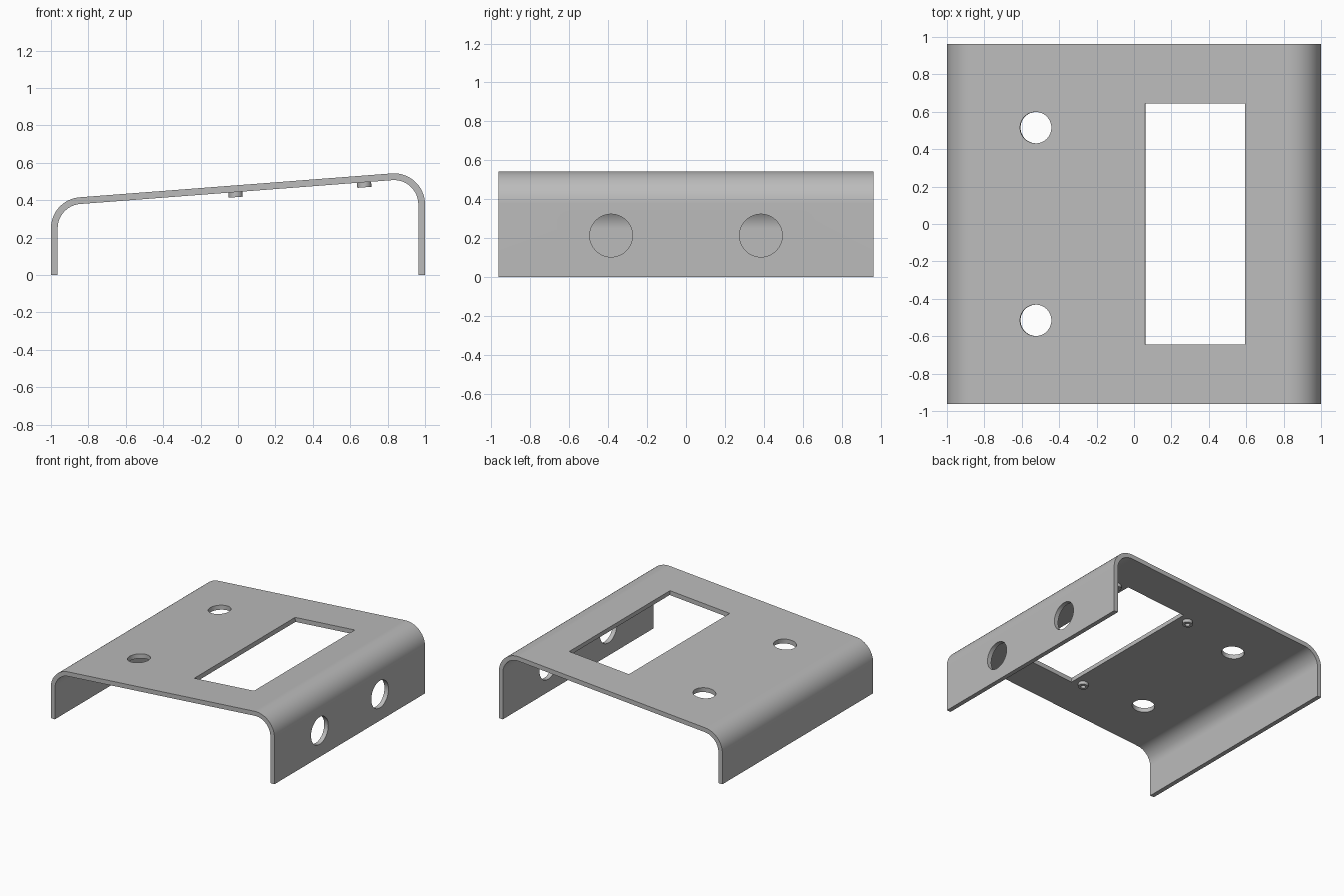
import bpy, bmesh, math
from mathutils import Matrix, Vector

old = bpy.data.objects.get("Cube")
if old:
    bpy.data.objects.remove(old, do_unlink=True)

THICK = 0.036       # sheet thickness
DEPTH = 0.963       # half depth along y
BEND = 0.166        # outer bend radius
SLOPE = math.atan(0.0765)
MID_Z = 0.48        # height of the top surface at x = 0

# Frame lying on the sloped top surface
TOP = Matrix.Translation((0, 0, MID_Z)) @ Matrix.Rotation(-SLOPE, 4, 'Y')

grey = bpy.data.materials.new("sheet_grey")
grey.use_nodes = True
grey.diffuse_color = (0.5, 0.5, 0.5, 1)
grey.node_tree.nodes["Principled BSDF"].inputs["Base Color"].default_value = (0.5, 0.5, 0.5, 1)


def make_object(name, bm):
    bmesh.ops.recalc_face_normals(bm, faces=bm.faces[:])
    mesh = bpy.data.meshes.new(name)
    bm.to_mesh(mesh)
    bm.free()
    mesh.materials.append(grey)
    obj = bpy.data.objects.new(name, mesh)
    bpy.context.collection.objects.link(obj)
    return obj


def activate(obj):
    bpy.ops.object.select_all(action='DESELECT')
    obj.select_set(True)
    bpy.context.view_layer.objects.active = obj


def finish(obj):
    activate(obj)
    bpy.ops.object.shade_smooth_by_angle(angle=math.radians(30))


def cylinder(bm, matrix, radius, height, segments=64):
    bmesh.ops.create_cone(bm, cap_ends=True, segments=segments, radius1=radius,
                          radius2=radius, depth=height, matrix=matrix)


def bends(radius):
    """Points over both bends, from the right wall to the left wall."""
    points = []
    tilt = math.pi / 2 + SLOPE
    for cx, start, end in ((1 - BEND, 0, tilt), (BEND - 1, tilt, math.pi)):
        cz = MID_Z + cx * math.tan(SLOPE) - BEND / math.cos(SLOPE)
        for i in range(21):
            a = start + (end - start) * i / 20
            points.append((cx + radius * math.cos(a), cz + radius * math.sin(a)))
    return points


# Bent sheet cover: outer outline, then inner outline back
inner = 1 - THICK
outline = [(1, 0)] + bends(BEND) + [(-1, 0), (-inner, 0)]
outline += bends(BEND - THICK)[::-1] + [(inner, 0)]
bm = bmesh.new()
face = bm.faces.new([bm.verts.new((x, -DEPTH, z)) for x, z in outline])
new = bmesh.ops.extrude_face_region(bm, geom=[face])["geom"]
bmesh.ops.translate(bm, vec=(0, 2 * DEPTH, 0),
                    verts=[v for v in new if isinstance(v, bmesh.types.BMVert)])
cover = make_object("bent_cover", bm)

# Cutters: window, top holes, wall holes and blind screw holes
standoffs = [(x, y) for x in (-0.017, 0.673) for y in (-0.6, 0.6)]
bm = bmesh.new()
bmesh.ops.create_cube(bm, size=1, matrix=TOP @ Matrix.Translation((0.328, 0, 0))
                      @ Matrix.Diagonal((0.536, 1.288, 0.2, 1)))
for side in (-1, 1):
    cylinder(bm, TOP @ Matrix.Translation((-0.527, side * 0.515, 0)), 0.084, 0.2)
    cylinder(bm, Matrix.Translation((1, side * 0.385, 0.213))
             @ Matrix.Rotation(math.pi / 2, 4, 'Y'), 0.11, 0.2)
for x, y in standoffs:
    cylinder(bm, TOP @ Matrix.Translation((x, y, -0.036)), 0.018, 0.056, 24)
cutter = make_object("hole_cutter", bm)
cutter.hide_render = True

activate(cover)
cut = cover.modifiers.new("holes", 'BOOLEAN')
cut.operation = 'DIFFERENCE'
cut.solver = 'EXACT'
cut.object = cutter
bpy.ops.object.modifier_apply(modifier=cut.name)
bpy.data.objects.remove(cutter, do_unlink=True)
finish(cover)
flat = cover.modifiers.new("clean_shading", 'WEIGHTED_NORMAL')
flat.keep_sharp = True

# Hollow screw standoffs under the top
for n, (x, y) in enumerate(standoffs, 1):
    bm = bmesh.new()
    ring = [bm.verts.new((r, 0, z)) for r, z in
            ((0.018, -THICK), (0.038, -THICK), (0.038, -0.063), (0.018, -0.063))]
    edges = [bm.edges.new((ring[i], ring[(i + 1) % 4])) for i in range(4)]
    bmesh.ops.spin(bm, geom=ring + edges, cent=(0, 0, 0), axis=(0, 0, 1),
                   angle=math.tau, steps=32, use_merge=True)
    bmesh.ops.remove_doubles(bm, verts=bm.verts[:], dist=0.0005)
    bmesh.ops.transform(bm, verts=bm.verts[:], matrix=TOP @ Matrix.Translation(Vector((x, y, 0))))
    finish(make_object("standoff_%d" % n, bm))
